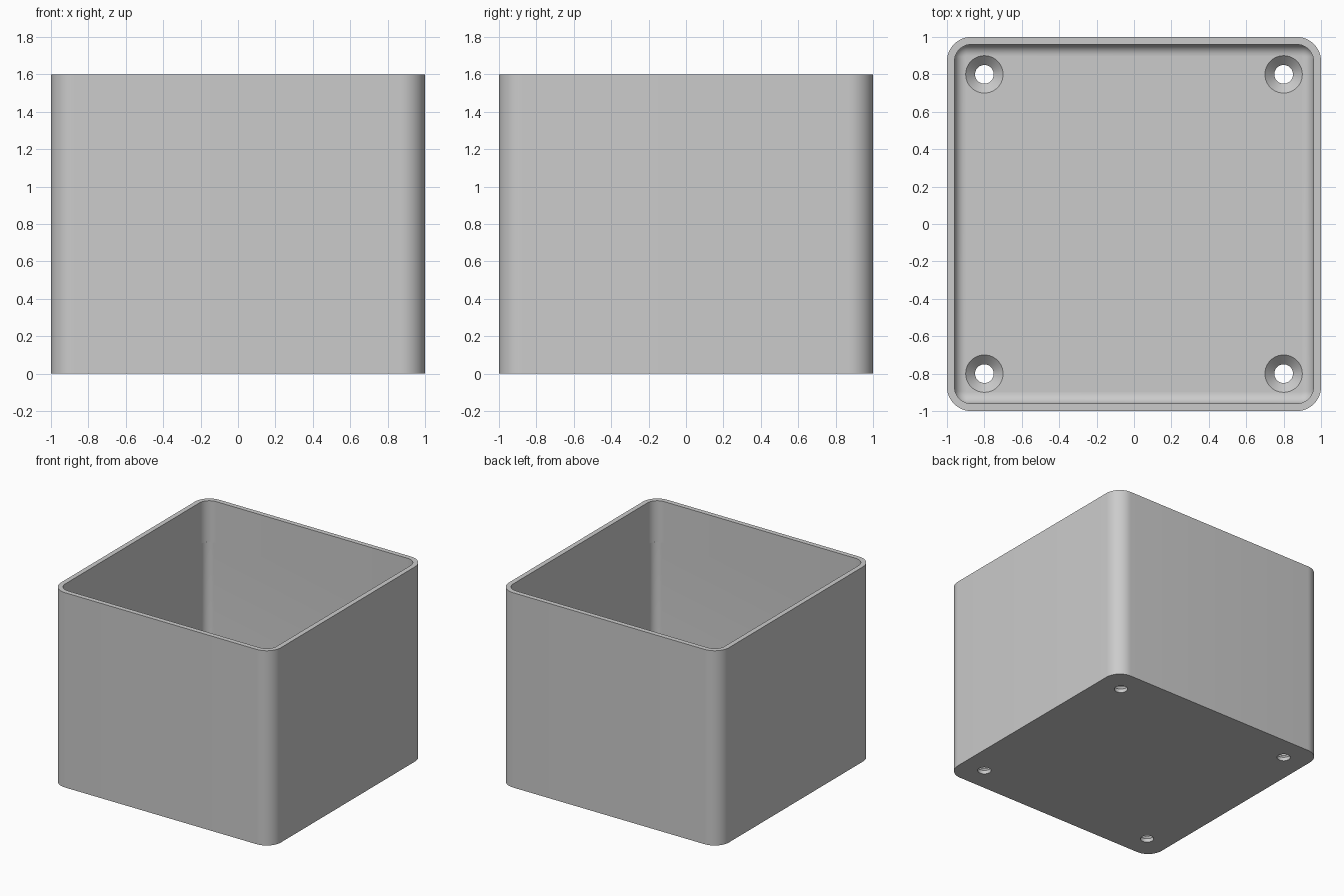
import bpy, bmesh, math

cube = bpy.data.objects.get("Cube")
if cube:
    bpy.data.objects.remove(cube, do_unlink=True)

HEIGHT, FLOOR, WALL, FILLET = 1.6, 0.08, 0.04, 0.06
INNER = 1 - WALL
LEDGE = 1.26          # corners are relieved below this height
SEGS = 12

grey = bpy.data.materials.new("light grey")
grey.use_nodes = True
colour = (0.6, 0.6, 0.6, 1)
grey.diffuse_color = colour
grey.node_tree.nodes["Principled BSDF"].inputs["Base Color"].default_value = colour


def rounded_ring(bm, half, radius, z):
    """Rounded square of vertices at height z."""
    ring = []
    for q in range(4):
        mid = math.radians(45 + 90 * q)
        cx = math.copysign(half - radius, math.cos(mid))
        cy = math.copysign(half - radius, math.sin(mid))
        for i in range(SEGS + 1):
            a = math.radians(90) * (q + i / SEGS)
            ring.append(bm.verts.new((cx + radius * math.cos(a), cy + radius * math.sin(a), z)))
    return ring


def circle_ring(bm, x, y, radius, z, n=48):
    turn = 2 * math.pi / n
    return [bm.verts.new((x + radius * math.cos(i * turn), y + radius * math.sin(i * turn), z))
            for i in range(n)]


def loft(bm, rings):
    """Skin successive rings and cap both ends."""
    for a, b in zip(rings, rings[1:]):
        n = len(a)
        for i in range(n):
            j = (i + 1) % n
            bm.faces.new((a[i], a[j], b[j], b[i]))
    bm.faces.new(rings[0][::-1])
    bm.faces.new(rings[-1])


def finish(bm, name):
    bmesh.ops.recalc_face_normals(bm, faces=bm.faces)
    mesh = bpy.data.meshes.new(name)
    bm.to_mesh(mesh)
    bm.free()
    mesh.materials.append(grey)
    obj = bpy.data.objects.new(name, mesh)
    bpy.context.collection.objects.link(obj)
    return obj


# Open box: outside wall, rim, inside wall with corner relief, filleted floor edge
bm = bmesh.new()
profile = [(1, 0.13, 0), (1, 0.13, HEIGHT),
           (INNER, 0.09, HEIGHT), (INNER, 0.09, LEDGE), (INNER, 0.066, LEDGE)]
for k in range(9):
    a = math.radians(90) * k / 8
    inset = FILLET * (1 - math.cos(a))
    profile.append((INNER - inset, 0.066 - inset, FLOOR + FILLET * (1 - math.sin(a))))
loft(bm, [rounded_ring(bm, *p) for p in profile])
box = finish(bm, "open_box")

# Countersunk screw holes near the four corners
bm = bmesh.new()
for x in (-0.8, 0.8):
    for y in (-0.8, 0.8):
        shape = [(0.05, -0.1), (0.05, 0.03), (0.1, FLOOR), (0.1, FLOOR + 0.1)]
        loft(bm, [circle_ring(bm, x, y, r, z) for r, z in shape])
cutter = finish(bm, "screw_hole_cutter")
cutter.hide_render = True

cut = box.modifiers.new("screw_holes", 'BOOLEAN')
cut.operation = 'DIFFERENCE'
cut.solver = 'EXACT'
cut.object = cutter
bpy.context.view_layer.update()
graph = bpy.context.evaluated_depsgraph_get()
result = bpy.data.meshes.new_from_object(box.evaluated_get(graph))
box.modifiers.clear()
box.data = result
bpy.data.objects.remove(cutter, do_unlink=True)

# Smooth rounded corners, sharp rims
bpy.ops.object.select_all(action='DESELECT')
box.select_set(True)
bpy.context.view_layer.objects.active = box
bpy.ops.object.shade_smooth_by_angle(angle=math.radians(30))
